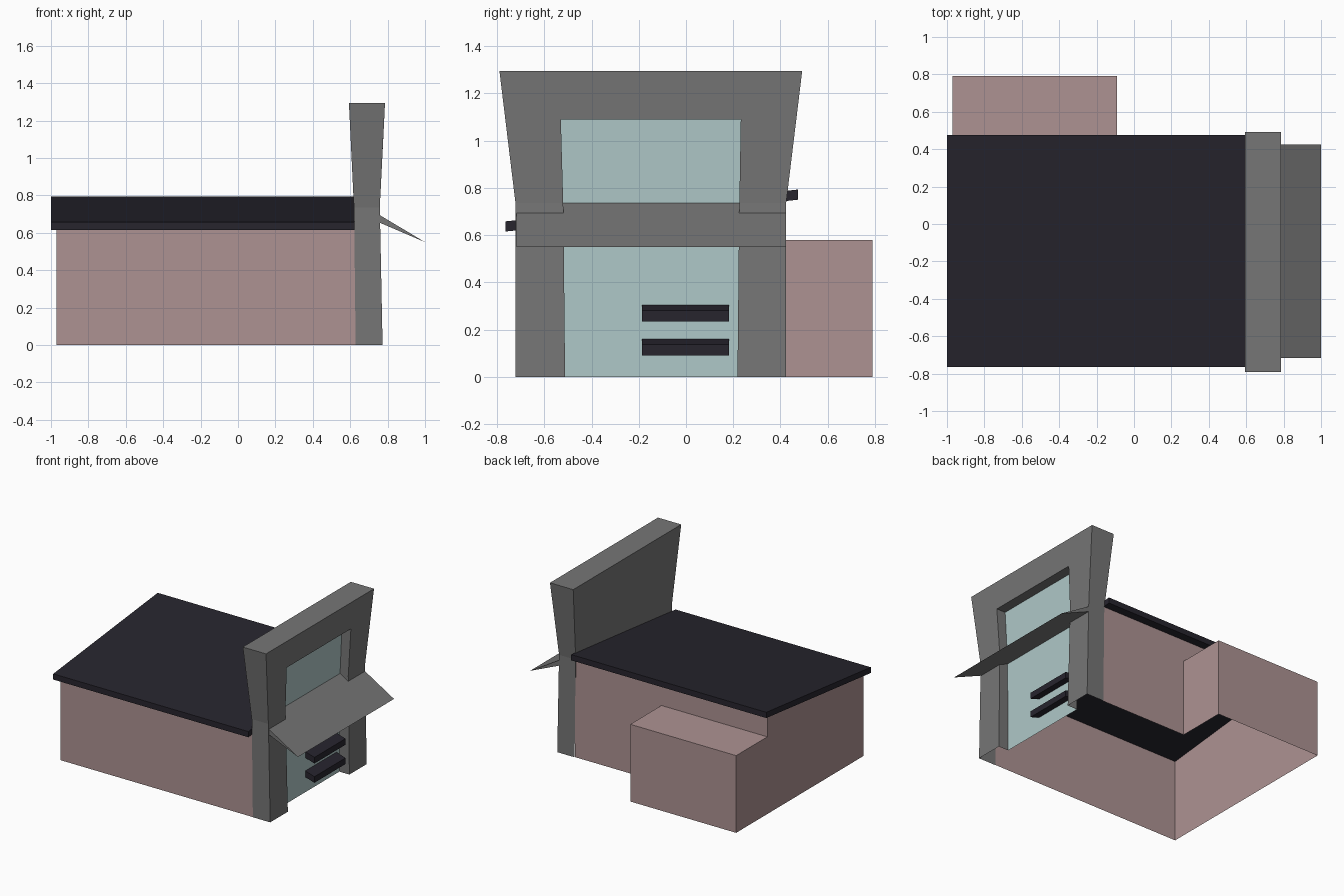
import bpy, bmesh

if "Cube" in bpy.data.objects:
    bpy.data.objects.remove(bpy.data.objects["Cube"])


def material(name, rgb):
    m = bpy.data.materials.new(name)
    m.diffuse_color = (*rgb, 1)
    m.use_nodes = True
    m.node_tree.nodes["Principled BSDF"].inputs["Base Color"].default_value = m.diffuse_color
    return m


PINK = material("pink_wall", (0.42, 0.29, 0.29))
DARK = material("dark_roof", (0.02, 0.018, 0.027))
GREY = material("grey_frame", (0.18, 0.18, 0.18))
GLASS = material("pale_glass", (0.43, 0.58, 0.58))


def build(name, polys, mat):
    """Mesh from face loops, welded where the loops meet."""
    bm = bmesh.new()
    for p in polys:
        bm.faces.new([bm.verts.new(c) for c in p])
    bmesh.ops.remove_doubles(bm, verts=bm.verts, dist=0.0005)
    bmesh.ops.recalc_face_normals(bm, faces=bm.faces)
    me = bpy.data.meshes.new(name)
    bm.to_mesh(me)
    bm.free()
    me.materials.append(mat)
    ob = bpy.data.objects.new(name, me)
    bpy.context.collection.objects.link(ob)
    return ob


def prism(name, profile, axis, a, b, mat):
    """Extrude a 2D profile along x (profile is y,z) or y (profile is x,z)."""
    put = (lambda p, t: (t, *p)) if axis == "x" else (lambda p, t: (p[0], t, p[1]))
    lo, hi = [put(p, a) for p in profile], [put(p, b) for p in profile]
    n = len(profile)
    sides = [(lo[i], lo[(i + 1) % n], hi[(i + 1) % n], hi[i]) for i in range(n)]
    return build(name, [lo[::-1], hi] + sides, mat)


# Walls: open below and towards the facade, with a low annex at the back
L, R, F, B = -0.97, 0.63, -0.72, 0.42
AX, AY, AZ = -0.09, 0.79, 0.58
HF, HB = 0.625, 0.75
build("walls", [
    [(L, F, 0), (R, F, 0), (R, F, HF), (L, F, HF)],
    [(L, F, 0), (L, F, HF), (L, B, HB), (L, B, AZ), (L, AY, AZ), (L, AY, 0)],
    [(R, B, 0), (AX, B, 0), (AX, B, AZ), (L, B, AZ), (L, B, HB), (R, B, HB)],
    [(AX, B, 0), (AX, AY, 0), (AX, AY, AZ), (AX, B, AZ)],
    [(AX, AY, 0), (L, AY, 0), (L, AY, AZ), (AX, AY, AZ)],
    [(AX, B, AZ), (AX, AY, AZ), (L, AY, AZ), (L, B, AZ)],
], PINK)

# Sloping roof slab
prism("roof", [(-0.765, 0.615), (0.475, 0.75), (0.475, 0.793), (-0.765, 0.658)],
      "x", -1.0, 0.622, DARK)

# Facade frame, level by level: z, back x, front x, outer y pair
outer = [(0, 0.629, 0.773, -0.722, 0.424),
         (0.6, 0.622, 0.761, -0.722, 0.424),
         (0.735, 0.62, 0.758, -0.722, 0.424),
         (1.295, 0.593, 0.786, -0.79, 0.492)]
# Opening: z, glass x, front x, inner y pair
inner = [(0, 0.69, 0.773, -0.512, 0.218),
         (0.6, 0.69, 0.761, -0.518, 0.224),
         (0.735, 0.69, 0.758, -0.52, 0.226),
         (1.09, 0.702, 0.776, -0.53, 0.232)]


def corner(level, depth, side):
    return (level[1 + depth], level[3 + side], level[0])


def strip(lo, hi, d0, s0, d1, s1):
    return [corner(lo, d0, s0), corner(lo, d1, s1), corner(hi, d1, s1), corner(hi, d0, s0)]


frame, glass = [], []
for k in range(3):
    o0, o1, i0, i1 = outer[k], outer[k + 1], inner[k], inner[k + 1]
    for s in (0, 1):
        frame.append(strip(o0, o1, 0, s, 1, s))
        frame.append(strip(i0, i1, 0, s, 1, s))
        frame.append([corner(o0, 1, s), corner(i0, 1, s), corner(i1, 1, s), corner(o1, 1, s)])
    if k:
        frame.append(strip(o0, o1, 0, 0, 0, 1))
    glass.append(strip(i0, i1, 0, 0, 0, 1))
ot, it = outer[3], inner[3]
frame.append([corner(ot, 1, 0), corner(it, 1, 0), corner(it, 1, 1), corner(ot, 1, 1)])
for top in (ot, it):
    frame.append([corner(top, 0, 0), corner(top, 1, 0), corner(top, 1, 1), corner(top, 0, 1)])
build("facade_frame", frame, GREY)
pane = build("glass_front", glass, GLASS)
if pane.data.polygons[0].normal.x < 0:
    pane.data.flip_normals()

# Wedge canopy running back to the glass
prism("canopy", [(0.69, 0.735), (0.69, 0.683), (1.0, 0.55)], "y", -0.717, 0.424, GREY)

# Two tilted dark bars on the glass
for i, z in enumerate((0.09, 0.235)):
    prism(f"bar_{i + 1}", [(0.67, z + 0.03), (0.765, z), (0.765, z + 0.046), (0.67, z + 0.076)],
          "y", -0.186, 0.183, DARK)
